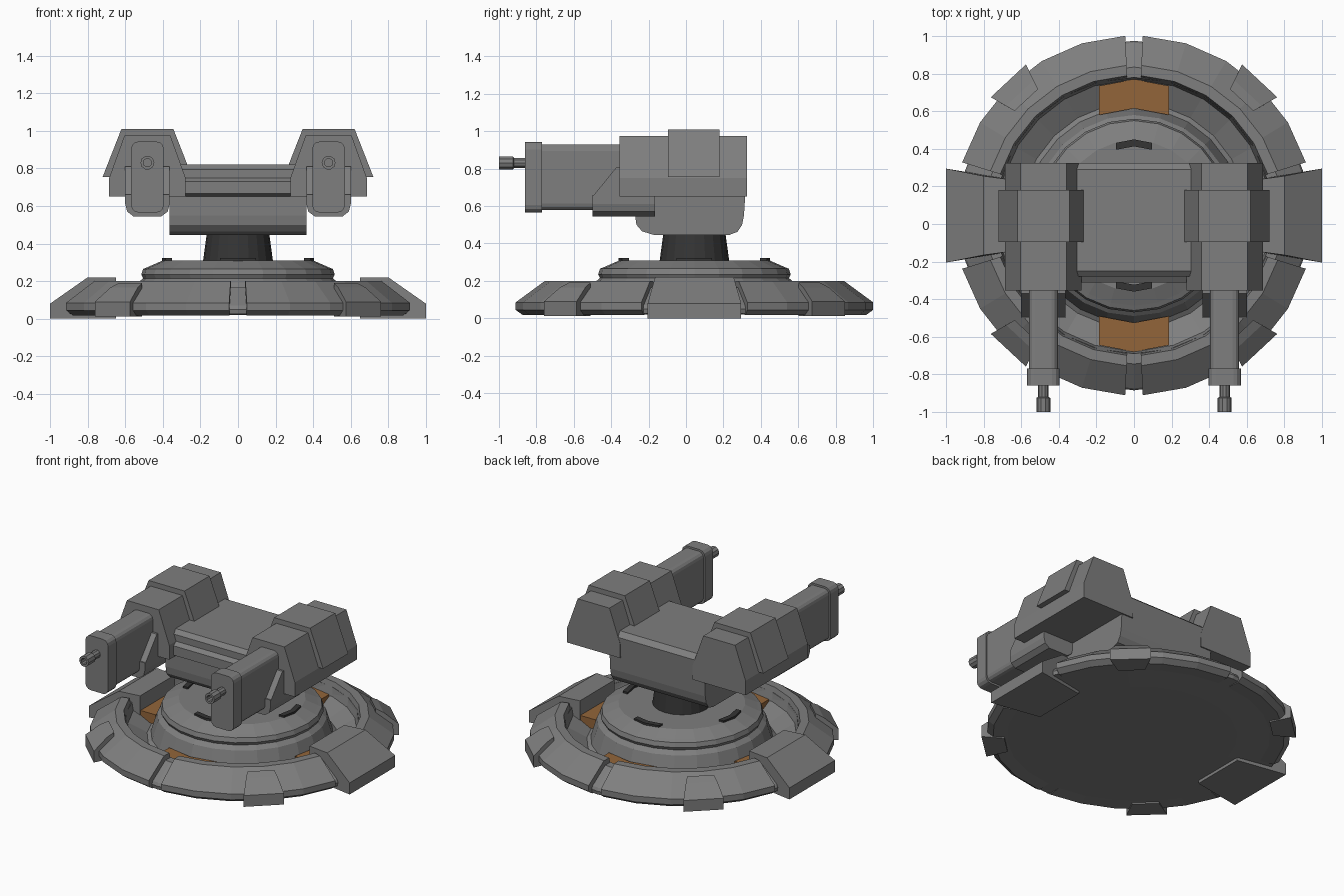
import bpy, bmesh
from math import cos, sin, pi, radians
from mathutils import Matrix, Vector

cube = bpy.data.objects.get("Cube")
if cube:
    bpy.data.objects.remove(cube, do_unlink=True)


def material(name, rgb):
    m = bpy.data.materials.new(name)
    m.use_nodes = True
    m.diffuse_color = (*rgb, 1)
    m.node_tree.nodes["Principled BSDF"].inputs["Base Color"].default_value = (*rgb, 1)
    return m


GREY = material("gunmetal grey", (0.21, 0.21, 0.21))
DARK = material("dark grey", (0.035, 0.035, 0.035))
ORANGE = material("burnt orange", (0.29, 0.13, 0.042))
CY = 0.045  # centre line of the base in y
BASE = Matrix.Translation((0, CY, 0))


def finish(name, bm, mat, matrix=None):
    if matrix is not None:
        bm.transform(matrix)
    bmesh.ops.recalc_face_normals(bm, faces=bm.faces)
    me = bpy.data.meshes.new(name)
    bm.to_mesh(me)
    bm.free()
    me.materials.append(mat)
    ob = bpy.data.objects.new(name, me)
    bpy.context.collection.objects.link(ob)
    return ob


def loft(name, loops, mat, matrix=None, closed=False):
    """Skin a row of equal point loops, capping both ends unless closed."""
    bm = bmesh.new()
    rows = [[bm.verts.new(p) for p in loop] for loop in loops]
    n = len(rows[0])
    pairs = list(zip(rows, rows[1:]))
    if closed:
        pairs.append((rows[-1], rows[0]))
    else:
        bm.faces.new(rows[0])
        bm.faces.new(rows[-1])
    for a, b in pairs:
        for i in range(n):
            j = (i + 1) % n
            bm.faces.new((a[i], a[j], b[j], b[i]))
    return finish(name, bm, mat, matrix)


def lathe(name, profile, sides, mat, matrix=None):
    loops = [[(r * cos(2 * pi * i / sides), r * sin(2 * pi * i / sides), z)
              for i in range(sides)] for r, z in profile]
    return loft(name, loops, mat, matrix)


def prism_y(name, pts, y0, y1, mat, x=0, slide=0):
    """Extrude an (x, z) section in y; slide leans the front of its upper points."""
    zmid = sum(p[1] for p in pts) / len(pts)
    front = [(x + px, y0 + (slide if pz > zmid else 0), pz) for px, pz in pts]
    back = [(x + px, y1, pz) for px, pz in pts]
    return loft(name, [front, back], mat)


def rounded(w, z0, z1, r):
    """Rounded rectangle section of half width w."""
    pts = []
    for k, (cx, cz) in enumerate(((w - r, z1 - r), (r - w, z1 - r),
                                  (r - w, z0 + r), (w - r, z0 + r))):
        for a in (0, 30, 60, 90):
            t = radians(90 * k + a)
            pts.append((cx + r * cos(t), cz + r * sin(t)))
    return pts


def turned(angle):
    return BASE @ Matrix.Rotation(radians(angle), 4, "Z")


def wedge(name, pts, angle):
    """Radial block from (radius, height, half width) points."""
    loft(name, [[(r, s * w, z) for r, z, w in pts] for s in (-1, 1)], GREY, turned(angle))


def chevron(name, r0, r1, w, bow, z0, z1, angle, mat):
    plan = [(r0, -w), (r0 + bow, 0), (r0, w), (r1 - bow, w), (r1, 0), (r1 - bow, -w)]
    loft(name, [[(x, y, z) for x, y in plan] for z in (z0, z1)], mat, turned(angle))


# Base disc, channel and stepped hub
lathe("base_disc", [(0.62, 0.02), (0.925, 0.025), (0.93, 0.05), (0.92, 0.07),
                    (0.79, 0.165), (0.735, 0.165), (0.725, 0.11), (0.6, 0.045),
                    (0.575, 0.06), (0.535, 0.19), (0.505, 0.215), (0.515, 0.235),
                    (0.505, 0.265), (0.48, 0.275), (0.4, 0.31)], 24, GREY, BASE)

# Armoured ring, one arc per quadrant
ring = [(0.92, 0.018), (0.957, 0.045), (0.957, 0.085), (0.8, 0.2), (0.745, 0.2),
        (0.72, 0.105), (0.72, 0.03)]
for q in range(4):
    lo, hi = (17.2, 87.2) if q % 2 == 0 else (2.8, 72.8)
    arc = [radians(90 * q + lo + (hi - lo) * i / 5) for i in range(6)]
    loft(f"ring_segment_{q + 1}",
         [[(r * cos(a), r * sin(a), z) for r, z in ring] for a in arc], GREY, BASE)

# Side feet and diagonal clamps
for i, angle in enumerate((0, 180)):
    wedge(f"side_foot_{i + 1}", [(0.65, 0, 0.19), (0.65, 0.22, 0.19), (0.8, 0.22, 0.21),
                                 (1, 0.08, 0.25), (1, 0, 0.25)], angle)
for i, angle in enumerate((47, 133, 227, 313)):
    wedge(f"clamp_{i + 1}", [(0.84, 0.012, 0.085), (0.84, 0.19, 0.085), (0.89, 0.165, 0.1),
                             (0.98, 0.09, 0.128), (0.98, 0.012, 0.128)], angle)

# Orange channel plates and dark hub vents
for i in range(4):
    chevron(f"channel_plate_{i + 1}", 0.535, 0.725, 0.185, 0.035, 0.05, 0.117, 90 * i, ORANGE)
    chevron(f"hub_vent_{i + 1}", 0.35, 0.405, 0.095, 0.018, 0.29, 0.322, 90 * i, DARK)

# Neck
lathe("neck", [(0.187, 0.3), (0.165, 0.46)], 20, DARK, BASE)

# Turret body, side outline extruded across x
outline = [(-0.17, 0.445), (-0.235, 0.465), (-0.265, 0.5), (-0.272, 0.55), (-0.272, 0.65),
           (-0.31, 0.665), (-0.31, 0.73), (-0.28, 0.75), (-0.28, 0.795), (-0.25, 0.82),
           (0.29, 0.82), (0.325, 0.79), (0.31, 0.55), (0.3, 0.5), (0.275, 0.462), (0.23, 0.445)]
loft("turret_body", [[(x, y, z) for y, z in outline] for x in (-0.365, 0.365)], GREY)

# Arms and guns
shell = [(-0.122, 0.975), (0.122, 0.975), (0.203, 0.75), (0.203, 0.65), (-0.203, 0.65), (-0.203, 0.75)]
band = [(-0.138, 1.01), (0.138, 1.01), (0.238, 0.755), (-0.238, 0.755)]
cradle = [(-0.118, 0.66), (-0.118, 0.61), (-0.108, 0.57), (-0.075, 0.545),
          (0.075, 0.545), (0.108, 0.57), (0.118, 0.61), (0.118, 0.66)]
cheeks = [(-0.118, 0.65), (0.118, 0.65), (0.118, 0.81), (-0.118, 0.81)]
for side, x in (("right", -0.482), ("left", 0.482)):
    prism_y(f"{side}_arm_shell", shell, -0.355, 0.325, GREY, x)
    prism_y(f"{side}_arm_band", band, -0.095, 0.18, GREY, x)
    prism_y(f"{side}_gun_cradle", cradle, -0.5, -0.165, GREY, x)
    prism_y(f"{side}_cradle_cheeks", cheeks, -0.5, -0.2, GREY, x, 0.13)
    prism_y(f"{side}_gun_housing", rounded(0.077, 0.578, 0.93, 0.035), -0.78, -0.2, GREY, x)
    prism_y(f"{side}_muzzle_block", rounded(0.087, 0.565, 0.943, 0.04), -0.86, -0.77, GREY, x)
    place = Matrix.Translation((x, -0.85, 0.83)) @ Matrix.Rotation(pi / 2, 4, "X")
    lathe(f"{side}_muzzle", [(0.028, 0), (0.028, 0.07), (0.037, 0.075), (0.037, 0.15),
                             (0.022, 0.15), (0.022, 0.09)], 10, GREY, place)
